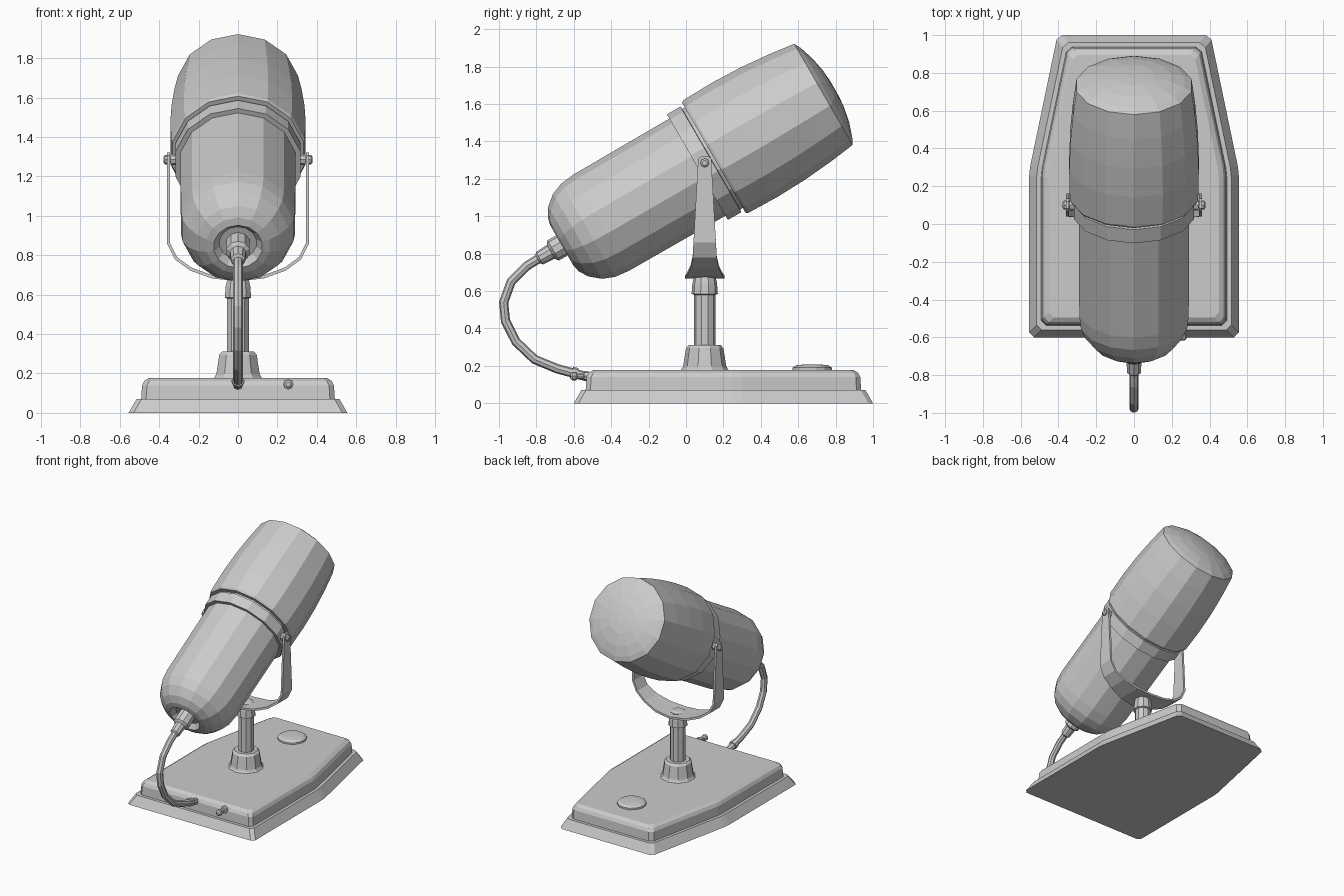
import bpy, bmesh
from math import sin, cos, pi, radians
from mathutils import Vector, Matrix

if "Cube" in bpy.data.objects:
    bpy.data.objects.remove(bpy.data.objects["Cube"])

PIVOT = Vector((0, 0.1, 1.285))
TILT = Matrix.Translation(PIVOT) @ Matrix.Rotation(radians(-60), 4, 'X')


def finish(name, bm):
    bmesh.ops.recalc_face_normals(bm, faces=bm.faces)
    me = bpy.data.meshes.new(name)
    bm.to_mesh(me)
    bm.free()
    ob = bpy.data.objects.new(name, me)
    bpy.context.collection.objects.link(ob)
    return ob


def loft(name, rings, matrix=Matrix()):
    """Skin a list of equal-length closed rings and cap both ends."""
    bm = bmesh.new()
    vs = [[bm.verts.new(matrix @ Vector(p)) for p in ring] for ring in rings]
    n = len(vs[0])
    for a, b in zip(vs, vs[1:]):
        for i in range(n):
            j = (i + 1) % n
            bm.faces.new((a[i], a[j], b[j], b[i]))
    bm.faces.new(vs[0])
    bm.faces.new(vs[-1])
    return finish(name, bm)


def lathe(name, profile, sides, matrix=Matrix()):
    """Profile is (radius, height); one vertex lies on the local y axis."""
    ang = [pi / 2 + 2 * pi * i / sides for i in range(sides)]
    return loft(name, [[(r * cos(a), r * sin(a), z) for a in ang]
                       for r, z in profile], matrix)


def tube(name, path, radius, sides=8):
    """Sweep a round section along a path in the y-z plane."""
    pts = [Vector((0, y, z)) for y, z in path]
    side = Vector((1, 0, 0))
    rings = []
    for i, p in enumerate(pts):
        t = (pts[min(i + 1, len(pts) - 1)] - pts[max(i - 1, 0)]).normalized()
        up = side.cross(t)
        rings.append([p + radius * (cos(2 * pi * k / sides) * side + sin(2 * pi * k / sides) * up)
                      for k in range(sides)])
    return loft(name, rings)


def base_ring(d, z):
    """Base outline moved inward by d, with chamfered corners."""
    out = [Vector(p) for p in [(-0.555, -0.6), (0.555, -0.6), (0.555, 0.28),
                               (0.405, 1.0), (-0.405, 1.0), (-0.555, 0.28)]]
    n = len(out)
    inner = []
    for i in range(n):
        e1 = (out[i] - out[i - 1]).normalized()
        e2 = (out[(i + 1) % n] - out[i]).normalized()
        n1, n2 = Vector((-e1.y, e1.x)), Vector((-e2.y, e2.x))
        inner.append(out[i] + (n1 + n2) * d / (1 + n1.dot(n2)))
    ring = []
    for i in range(n):
        p = inner[i]
        for q in (inner[i - 1], inner[(i + 1) % n]):
            c = p + (q - p).normalized() * 0.025
            ring.append((c.x, c.y, z))
    return ring


# Stepped base
loft("base_plinth", [base_ring(0, 0), base_ring(0.04, 0.07), base_ring(0.07, 0.07)])
loft("base_block", [base_ring(d, z) for d, z in
                    [(0.063, 0.06), (0.068, 0.14), (0.08, 0.163), (0.105, 0.178)]])
lathe("base_button", [(0.105, 0.17), (0.105, 0.19), (0.085, 0.203), (0.04, 0.208)], 14,
      Matrix.Translation((0, 0.675, 0)))

# Rear toggle switch
lathe("toggle_switch", [(0.027, -0.01), (0.027, 0.015), (0.013, 0.017), (0.013, 0.05),
                        (0.023, 0.057), (0.023, 0.078), (0.012, 0.087)], 8,
      Matrix.Translation((0.255, -0.53, 0.145)) @ Matrix.Rotation(pi / 2, 4, 'X'))

# Stand column with flared foot and top ferrule
stand = Matrix.Translation((0, 0.1, 0))
lathe("column_foot", [(0.135, 0.17), (0.12, 0.188), (0.115, 0.2), (0.1, 0.295),
                      (0.085, 0.312), (0.05, 0.312)], 10, stand)
lathe("column", [(0.058, 0.3), (0.058, 0.6)], 10, stand)
lathe("column_ferrule", [(0.058, 0.58), (0.07, 0.585), (0.066, 0.64), (0.058, 0.676)], 10, stand)
lathe("yoke_bolt", [(0.055, 0.67), (0.055, 0.69), (0.035, 0.7)], 10, stand)

# Flat U-shaped yoke: centre line (x, z, half width in y)
half = [(0.352, 1.322, 0.018), (0.352, 1.305, 0.035), (0.352, 1.25, 0.038),
        (0.352, 0.86, 0.06), (0.315, 0.785, 0.064), (0.24, 0.73, 0.075),
        (0.13, 0.69, 0.095)]
strip = half + [(0, 0.676, 0.105)] + [(-x, z, w) for x, z, w in reversed(half)]
rings = []
for i, (x, z, w) in enumerate(strip):
    a, b = strip[max(i - 1, 0)], strip[min(i + 1, len(strip) - 1)]
    t = Vector((b[0] - a[0], b[1] - a[1])).normalized()
    nx, nz = -t.y * 0.008, t.x * 0.008
    rings.append([(x + nx, 0.1 - w, z + nz), (x + nx, 0.1 + w, z + nz),
                  (x - nx, 0.1 + w, z - nz), (x - nx, 0.1 - w, z - nz)])
loft("yoke", rings)

# Pivot screws, one on each side
for s, label in ((1, "right"), (-1, "left")):
    lathe("pivot_screw_" + label,
          [(0.028, 0.3), (0.028, 0.342), (0.015, 0.342), (0.015, 0.36),
           (0.024, 0.36), (0.024, 0.371), (0.014, 0.378)], 8,
          Matrix.Translation(PIVOT) @ Matrix.Rotation(s * pi / 2, 4, 'Y'))

# Microphone: heights run along the tilted axis from the pivot
lathe("microphone_body", [(0.05, -0.845), (0.095, -0.845), (0.125, -0.882), (0.165, -0.873),
                          (0.215, -0.842), (0.262, -0.785), (0.288, -0.72), (0.297, -0.64),
                          (0.3, -0.03)], 14, TILT)
lathe("collar", [(0.29, -0.045), (0.326, -0.045), (0.326, 0.038), (0.31, 0.04),
                 (0.31, 0.07)], 14, TILT)
lathe("microphone_head", [(0.3, 0.056), (0.34, 0.056), (0.348, 0.07), (0.352, 0.25),
                          (0.346, 0.42), (0.331, 0.59), (0.312, 0.733), (0.275, 0.752),
                          (0.2, 0.777), (0.11, 0.795), (0.04, 0.8)], 14, TILT)

# Cable plug and cable
lathe("cable_plug", [(0.062, -0.84), (0.062, -0.935), (0.05, -0.945), (0.042, -0.95),
                     (0.038, -1.02), (0.025, -1.03)], 10, TILT)
tube("cable", [(-0.76, 0.79), (-0.85, 0.735), (-0.935, 0.65), (-0.975, 0.54), (-0.965, 0.44),
               (-0.91, 0.33), (-0.81, 0.235), (-0.69, 0.185), (-0.58, 0.155), (-0.48, 0.13)],
     0.025)
tube("cable_strain_relief", [(-0.612, 0.165), (-0.582, 0.156)], 0.032)
